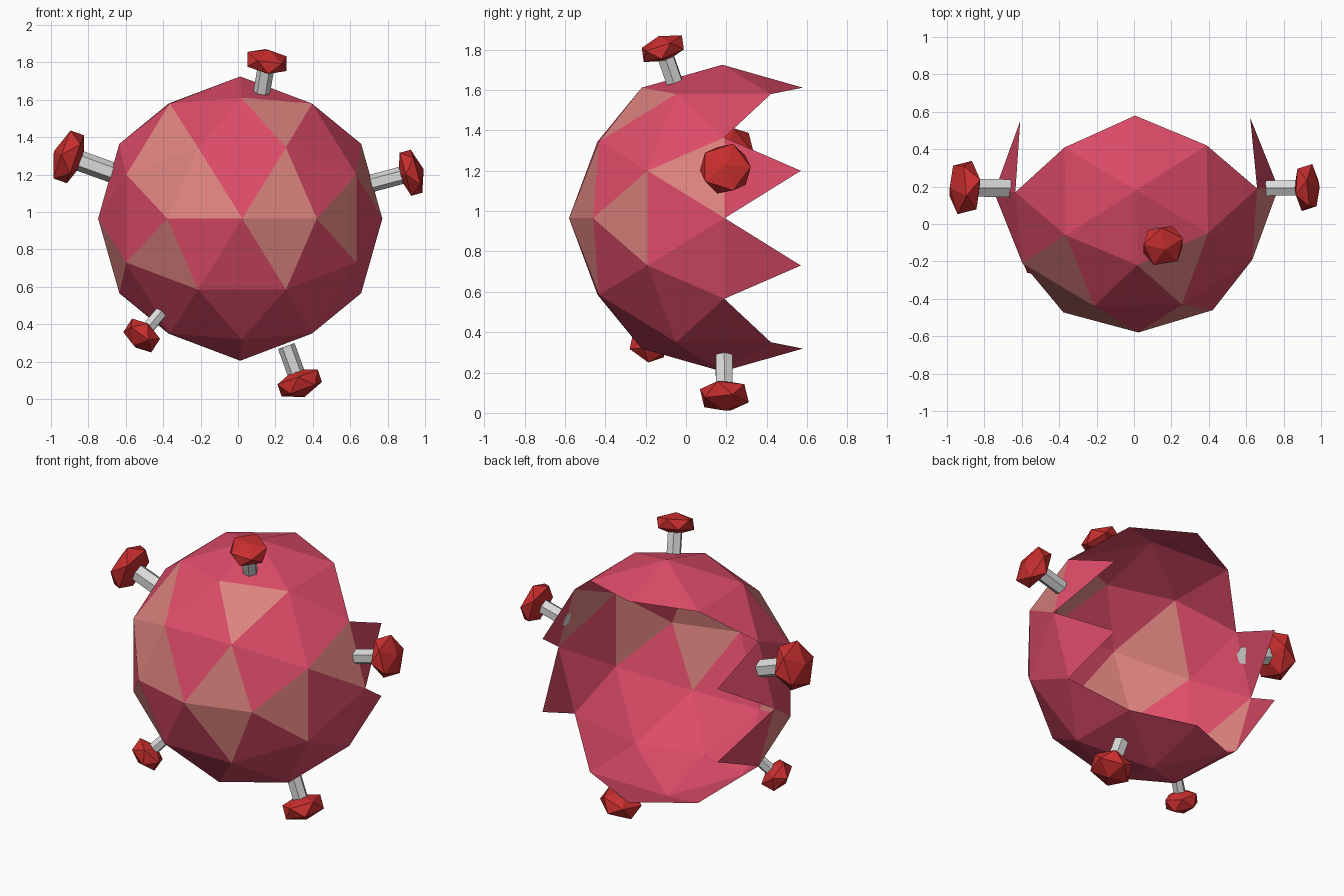
import bpy
import bmesh
from itertools import product
from mathutils import Vector, Matrix

cube = bpy.data.objects.get("Cube")
if cube:
    bpy.data.objects.remove(cube)


def material(name, rgb):
    mat = bpy.data.materials.new(name)
    mat.use_nodes = True
    mat.diffuse_color = (*rgb, 1)
    mat.node_tree.nodes["Principled BSDF"].inputs["Base Color"].default_value = (*rgb, 1)
    return mat


def finish(bm, name, *mats):
    mesh = bpy.data.meshes.new(name)
    bm.to_mesh(mesh)
    bm.free()
    for mat in mats:
        mesh.materials.append(mat)
    obj = bpy.data.objects.new(name, mesh)
    bpy.context.scene.collection.objects.link(obj)
    return obj


pink = material("rose_pink", (0.73, 0.072, 0.14))
salmon = material("salmon", (0.73, 0.23, 0.21))
red = material("deep_red", (0.58, 0.027, 0.027))
grey = material("light_grey", (0.7, 0.7, 0.7))

CENTRE = Vector((0.012, 0.18, 0.965))
RADIUS = 0.76

# Faceted ball: hull of icosahedron corners and edge midpoints
points = set()
for seed in ((0, 0.5257, 0.8507), (0, 0, 1), (0.309, 0.809, 0.5)):
    for signs in product((-1, 1), repeat=3):
        p = [a * s + 0.0 for a, s in zip(seed, signs)]
        for turn in range(3):
            points.add(tuple(p[turn:] + p[:turn]))
bm = bmesh.new()
for p in sorted(points):
    bm.verts.new(Vector(p).normalized())
bmesh.ops.convex_hull(bm, input=bm.verts[:])
bmesh.ops.recalc_face_normals(bm, faces=bm.faces[:])

# Open the back, leaving jagged teeth around the rim
gone = []
for f in bm.faces:
    c = f.calc_center_median()
    if c.y > 0.3 or (c.y > 0.2 and abs(c.z) < 0.8):
        gone.append(f)
bmesh.ops.delete(bm, geom=gone, context="FACES")

# Salmon patches, picked by facing direction
patches = [Vector(d).normalized() for d in (
    (0.28, -0.89, 0.17), (0.28, -0.89, -0.17), (0.715, -0.617, 0),
    (0.27, -0.548, 0.72), (0.886, -0.167, 0.278),
    (-0.54, -0.54, 0.54), (-0.548, -0.72, 0.27), (-0.28, -0.89, 0.17),
    (-0.548, -0.72, -0.27), (-0.886, -0.167, -0.278))]
for f in bm.faces:
    d = f.calc_center_median().normalized()
    f.material_index = int(any(d.dot(p) > 0.985 for p in patches))
shell = finish(bm, "open_shell", pink, salmon)
shell.location = CENTRE
shell.scale = (RADIUS,) * 3
shell.rotation_euler.z = 0.015


# Pins: hexagonal stalk with a flattened faceted head, pointing outward
def pin(name, head_at, head_radius, head_half, stalk_radius):
    head_at = Vector(head_at)
    axis = (head_at - CENTRE).normalized()
    turn = axis.to_track_quat("Z", "Y").to_matrix().to_4x4()

    bm = bmesh.new()
    bmesh.ops.create_icosphere(bm, subdivisions=1, radius=1)
    bm.transform(Matrix.Translation(head_at) @ turn
                 @ Matrix.Diagonal((head_radius, head_radius, head_half, 1)))
    finish(bm, name + "_head", red)

    start = CENTRE + axis * 0.725
    bm = bmesh.new()
    bmesh.ops.create_cone(bm, cap_ends=True, segments=6, radius1=stalk_radius,
                          radius2=stalk_radius, depth=(head_at - start).length)
    bm.transform(Matrix.Translation((head_at + start) / 2) @ turn)
    finish(bm, name + "_stalk", grey)


pin("top_pin", (0.155, -0.115, 1.805), 0.125, 0.066, 0.045)
pin("right_pin", (-0.905, 0.195, 1.295), 0.16, 0.085, 0.055)
pin("left_pin", (0.925, 0.195, 1.21), 0.14, 0.07, 0.047)
pin("lower_front_pin", (-0.515, -0.185, 0.34), 0.11, 0.075, 0.036)
pin("bottom_pin", (0.33, 0.19, 0.085), 0.135, 0.078, 0.047)
